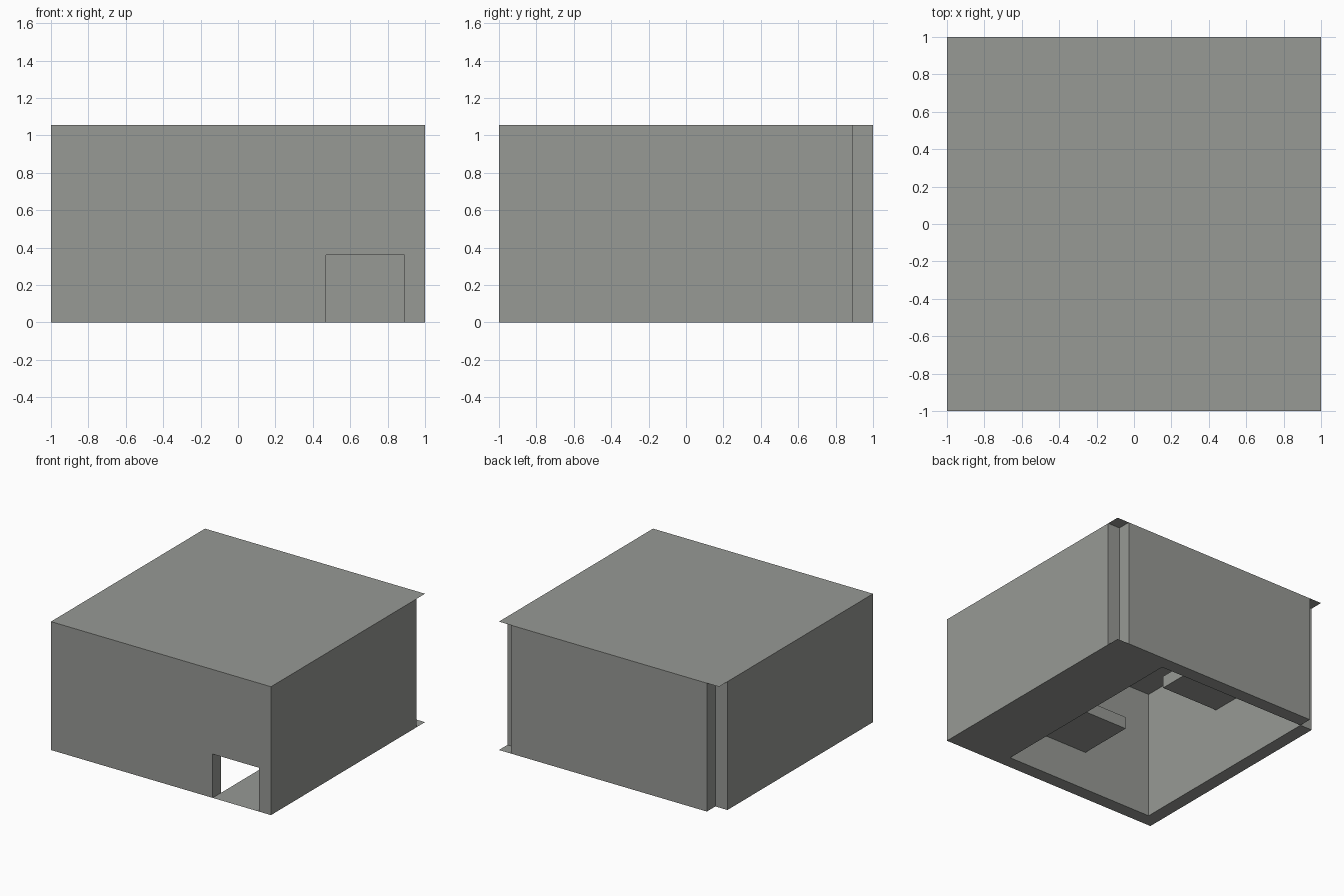
import bpy, bmesh

if "Cube" in bpy.data.objects:
    bpy.data.objects.remove(bpy.data.objects["Cube"])

H = 1.055      # roof height
T = 0.89       # inner face of the walls
DOOR_X, DOOR_Z = 0.47, 0.36

grey = bpy.data.materials.new("stone_grey")
grey.diffuse_color = (0.31, 0.32, 0.30, 1)
grey.use_nodes = True
grey.node_tree.nodes["Principled BSDF"].inputs["Base Color"].default_value = grey.diffuse_color


def finish(name, bm):
    mesh = bpy.data.meshes.new(name)
    bm.to_mesh(mesh)
    bm.free()
    mesh.materials.append(grey)
    obj = bpy.data.objects.new(name, mesh)
    bpy.context.collection.objects.link(obj)
    return obj


def box(name, x, y, z):
    bm = bmesh.new()
    bmesh.ops.create_cube(bm, size=1)
    for v in bm.verts:
        v.co = [r[0] if c < 0 else r[1] for c, r in zip(v.co, (x, y, z))]
    return finish(name, bm)


def sheet(name, x, y, z):
    bm = bmesh.new()
    bm.faces.new([bm.verts.new((a, b, z)) for a, b in
                  ((x[0], y[0]), (x[1], y[0]), (x[1], y[1]), (x[0], y[1]))])
    return finish(name, bm)


def prism(name, outline, y):
    """Extrude an x-z outline along y."""
    bm = bmesh.new()
    face = bm.faces.new([bm.verts.new((a, y[0], b)) for a, b in outline])
    new = bmesh.ops.extrude_face_region(bm, geom=[face])["geom"]
    bmesh.ops.translate(bm, vec=(0, y[1] - y[0], 0),
                        verts=[v for v in new if isinstance(v, bmesh.types.BMVert)])
    bmesh.ops.recalc_face_normals(bm, faces=bm.faces[:])
    return finish(name, bm)


# Front wall with the doorway cut into its lower edge
prism("front_wall", [(-1, 0), (DOOR_X, 0), (DOOR_X, DOOR_Z), (T, DOOR_Z),
                     (T, 0), (1, 0), (1, H), (-1, H)], (-1, -T))

# Side and back walls, leaving both rear corners notched
box("left_wall", (-1, -T), (-T, T), (0, H))
box("right_wall", (T, 1), (-T, T), (0, H))
box("back_wall", (-T, T), (T, 1), (0, H))

# Thin roof, and a floor strip behind the doorway only
sheet("roof", (-1, 1), (-1, 1), H)
sheet("floor_strip", (DOOR_X, 1), (-1, 1), 0)

# Platforms fixed to the inside of the walls
box("low_platform", (-0.27, 0.23), (-T, -0.42), (0.32, 0.42))
box("high_platform", (-T, -0.37), (-0.10, 0.40), (0.57, 0.67))
